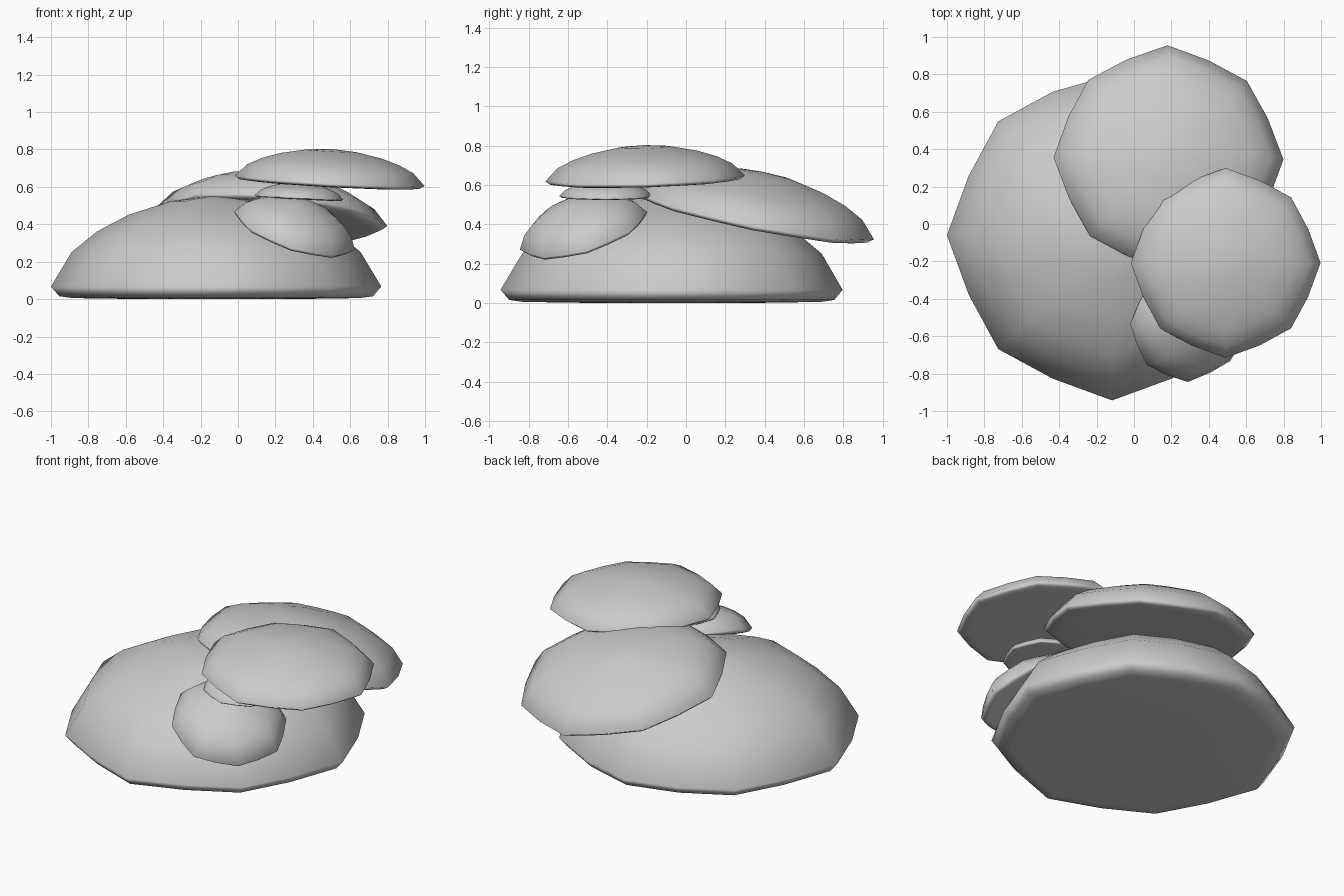
import bpy, bmesh, math
from mathutils import Vector

if "Cube" in bpy.data.objects:
    bpy.data.objects.remove(bpy.data.objects["Cube"])

# Shared cap profile: (radius, height), from underside lip up to the crown
PROFILE = [(0.50, -0.125), (0.87, -0.115), (0.95, -0.095), (1.0, 0.01),
           (0.875, 0.385), (0.72, 0.61), (0.53, 0.79), (0.27, 0.94)]
# Slightly uneven sixteen-sided outline, repeating every quarter turn
OUTLINE = [1.0, 0.94, 0.975, 0.94]
SIDES = 16


def cap(name, centre, radius, height, slope_x=0.0, slope_y=0.0, back=1.0):
    """Domed cap with a sloping rim plane; back scales the rearmost corner."""
    bm = bmesh.new()
    rings = []
    for r, z in PROFILE:
        ring = []
        for i in range(SIDES):
            a = 2 * math.pi * i / SIDES
            k = r * radius * OUTLINE[i % 4] * (back if i == 4 else 1.0)
            ring.append(bm.verts.new((k * math.cos(a), k * math.sin(a), z * height)))
        rings.append(ring)
    for low, high in zip(rings, rings[1:]):
        for i in range(SIDES):
            j = (i + 1) % SIDES
            bm.faces.new((low[i], low[j], high[j], high[i]))
    top = bm.verts.new((0, 0, height))
    bottom = bm.verts.new((0, 0, -0.125 * height))
    for i in range(SIDES):
        j = (i + 1) % SIDES
        bm.faces.new((rings[-1][i], rings[-1][j], top))
        bm.faces.new((rings[0][j], rings[0][i], bottom))
    for f in bm.faces:
        f.smooth = True
    mesh = bpy.data.meshes.new(name)
    bm.to_mesh(mesh)
    bm.free()
    obj = bpy.data.objects.new(name, mesh)
    bpy.context.collection.objects.link(obj)
    obj.location = centre
    normal = Vector((-slope_x, -slope_y, 1)).normalized()
    obj.rotation_mode = 'QUATERNION'
    obj.rotation_quaternion = Vector((0, 0, 1)).rotation_difference(normal)
    # Large faces lead the shading, so the lip stays a thin dark line
    obj.modifiers.new("shading", 'WEIGHTED_NORMAL')
    return obj


# Large mound on the ground
cap("base_cap", (-0.117, -0.06, 0.062), 0.883, 0.492, back=0.97)
# Broad cap leaning to the back
cap("back_cap", (0.184, 0.35, 0.442), 0.617, 0.228, -0.09, -0.2)
# Highest cap, overhanging the right side
cap("upper_cap", (0.49, -0.208, 0.631), 0.508, 0.172, -0.055, 0.03)
# Small cap leaning out at the front
cap("front_cap", (0.302, -0.52, 0.365), 0.338, 0.175, -0.33, 0.31)
# Tiny cap tucked under the highest one
cap("tiny_cap", (0.326, -0.408, 0.543), 0.237, 0.08, -0.05, 0.0)
